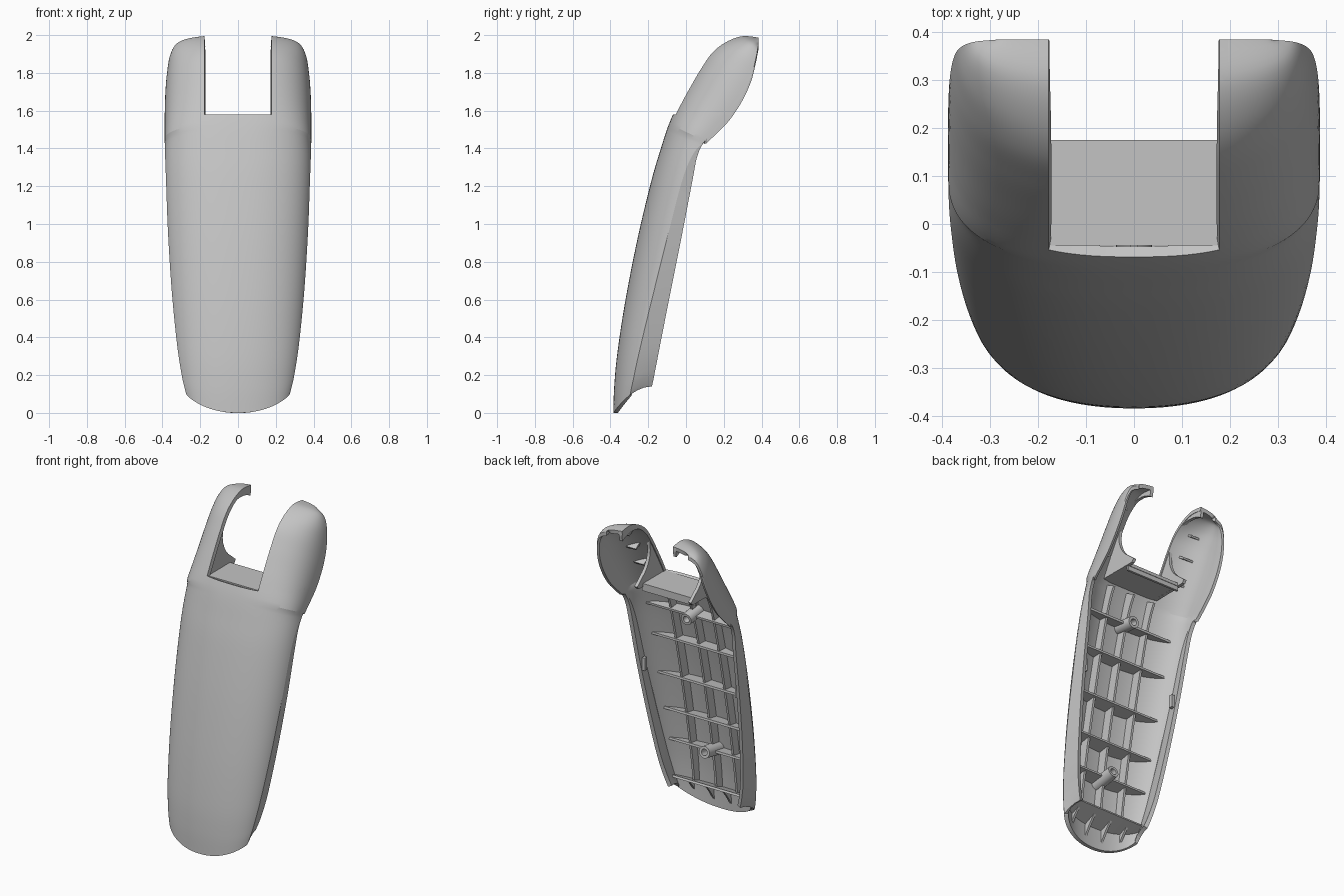
import bpy, bmesh, math
from mathutils import Vector

cube = bpy.data.objects.get("Cube")
if cube:
    bpy.data.objects.remove(cube, do_unlink=True)

grey = bpy.data.materials.new("light_grey_plastic")
grey.use_nodes = True
grey.diffuse_color = (0.55, 0.55, 0.55, 1)
grey.node_tree.nodes["Principled BSDF"].inputs["Base Color"].default_value = (0.55, 0.55, 0.55, 1)

# Stations up the cover: front y, front z, back y, back z, half width, crease fraction
STATIONS = [
    (-.385, 0, -.18, .14, .272, .43), (-.38, .14, -.164, .22, .294, .47),
    (-.363, .32, -.137, .36, .32, .53), (-.32, .6, -.082, .64, .349, .61),
    (-.255, .93, -.02, .95, .37, .68), (-.183, 1.23, .034, 1.23, .381, .75),
    (-.133, 1.4, .06, 1.36, .386, .87), (-.09, 1.53, .1, 1.44, .388, 1),
    (-.04, 1.64, .17, 1.51, .388, 1), (.013, 1.74, .235, 1.58, .388, 1),
    (.065, 1.83, .3, 1.68, .385, 1), (.125, 1.915, .345, 1.78, .377, 1),
    (.2, 1.97, .368, 1.87, .363, 1), (.29, 2, .38, 1.93, .335, 1),
    (.385, 1.992, .385, 1.955, .285, 1)]
TOP = len(STATIONS) - 1
SLOT_X, SLOT_Z = .178, 1.58


def station(u):
    """Catmull-Rom blend of the stations."""
    i = min(int(u), TOP - 1)
    f = u - i
    a, b, c, d = (STATIONS[min(max(i + k, 0), TOP)] for k in (-1, 0, 1, 2))
    vals = [q + f / 2 * (r - p + f * (2 * p - 5 * q + 4 * r - s + f * (3 * (q - r) + s - p)))
            for p, q, r, s in zip(a, b, c, d)]
    vals[5] = min(vals[5], 1)
    return vals


def curve_shape(c):
    """Superellipse power and how far round it the front curve runs."""
    return 2.5 - .6 * (1 - c), 1 - .12 * (1 - c)


def rise(r, n):
    return 1 - max(1 - r ** n, 0) ** (1 / n)


def at(u, x, s):
    """Point at station u, sideways x, fraction s from front to back."""
    fy, fz, by, bz = station(u)[:4]
    bulge = .14 * s * (1 - s) * max(0, 1 - u)
    return Vector((x, fy + (by - fy) * s, fz + (bz - fz) * s + bulge))


def skin_depth(u, x):
    w, c = station(u)[4:]
    n, m = curve_shape(c)
    return c * rise(min(abs(x) / w, 1) * m, n) / rise(m, n)


def skin(u, t):
    """Point on the outer skin, t from -1 to 1 across the section."""
    fy, fz, by, bz, w, c = station(u)
    side, t = math.copysign(1, t), abs(t)
    if t <= .86:
        n, m = curve_shape(c)
        a = t / .86 * math.asin(m ** (n / 2))
        r = math.sin(a) ** (2 / n)
        return at(u, side * w * r / m, c * rise(r, n) / rise(m, n))
    f = (t - .86) / .14
    band = (1 - c) * math.hypot(by - fy, bz - fz)
    return at(u, side * (w - .15 * band * f), c + (1 - c) * f)


def finish(name, bm, thick, offset, angle=30):
    me = bpy.data.meshes.new(name)
    bm.to_mesh(me)
    bm.free()
    me.materials.append(grey)
    ob = bpy.data.objects.new(name, me)
    bpy.context.collection.objects.link(ob)
    bpy.ops.object.select_all(action='DESELECT')
    ob.select_set(True)
    bpy.context.view_layer.objects.active = ob
    if thick:
        mod = ob.modifiers.new("wall", 'SOLIDIFY')
        mod.thickness, mod.offset = thick, offset
        bpy.ops.object.modifier_apply(modifier="wall")
    bpy.ops.object.shade_smooth_by_angle(angle=math.radians(angle))


def grid_mesh(rows):
    bm = bmesh.new()
    vs = [[bm.verts.new(p) for p in row] for row in rows]
    for a, b in zip(vs, vs[1:]):
        for j in range(len(a) - 1):
            bm.faces.new((a[j], a[j + 1], b[j + 1], b[j]))
    return bm


def sheet(name, rows, thick=.014):
    finish(name, grid_mesh(rows), thick, 0)


def block(name, lo, hi):
    bm = bmesh.new()
    bmesh.ops.create_cube(bm, size=1)
    for v in bm.verts:
        v.co = [l if c < 0 else h for c, l, h in zip(v.co, lo, hi)]
    finish(name, bm, 0, 0)


def steps(a, b, n):
    return [a + (b - a) * i / n for i in range(n + 1)]


# Outer shell, with the slot between the two ears cut away
across = steps(-1, -.86, 3)[:-1] + steps(-.86, .86, 60) + steps(.86, 1, 3)[1:]
bm = grid_mesh([[skin(u, t) for t in across] for u in steps(0, TOP, 84)])
for co, no in (((SLOT_X, 0, 0), (1, 0, 0)), ((-SLOT_X, 0, 0), (1, 0, 0)), ((0, 0, SLOT_Z), (0, 0, 1))):
    bmesh.ops.bisect_plane(bm, geom=bm.verts[:] + bm.edges[:] + bm.faces[:],
                           plane_co=co, plane_no=no, dist=1e-5)
gone = [f for f in bm.faces
        if abs(f.calc_center_median().x) < SLOT_X and f.calc_center_median().z > SLOT_Z]
bmesh.ops.delete(bm, geom=gone, context='FACES')
finish("outer_shell", bm, .024, -1, 16)

# Slot floor with a lip under its back edge
block("slot_floor", (-.186, -.045, SLOT_Z - .022), (.186, .175, SLOT_Z - .002))
block("slot_floor_lip", (-.186, .158, SLOT_Z - .05), (.186, .172, SLOT_Z - .01))


# Inner ear walls, stopping at the floor and at a round opening towards the back
def wall_end(u, x):
    for s in steps(skin_depth(u, x), 1, 80):
        p = at(u, x, s)
        if math.hypot(p.y - .28, p.z - 1.77) < .18 or p.z < SLOT_Z - .022:
            return s
    return 1


def rib(name, u, xs, level, thick=.014):
    """Rib across the inside, filling the hollow up to a straight edge."""
    base = [min(skin_depth(u, x) + .04, .94) for x in xs]
    sheet(name, [[at(u, x, s) for x, s in zip(xs, base)],
                 [at(u, x, max(s + .015, level)) for x, s in zip(xs, base)]], thick)


for side, label in ((1, "left"), (-1, "right")):
    x = side * (SLOT_X + .01)
    rows = []
    for u in steps(7.4, TOP, 110):
        s0 = skin_depth(u, x) + .02
        s1 = max(wall_end(u, x), s0 + .01)
        rows.append([at(u, x, s) for s in steps(s0, s1, 4)])
    sheet(label + "_ear_inner_wall", rows, .02)

    # Short stiffening fins inside the ear
    for k, u in enumerate((8.6, 10, 11.3)):
        w = station(u)[4] - .025
        rib(f"{label}_ear_fin_{k + 1}", u, steps(side * (SLOT_X + .06), side * w, 8), .4, .012)

    # Snap clip inside the rim
    c = at(4.0, side * .325, .87)
    block(label + "_rim_clip", c - Vector((.01, .012, .04)), c + Vector((.01, .012, .04)))

# Cross ribs spanning the inside
RIBS = ((.9, .68), (2.3, .48), (3.0, .48), (3.75, .48), (4.6, .48), (5.65, .5))
for k, (u, level) in enumerate(RIBS):
    w = station(u)[4] - .02
    rib(f"cross_rib_{k + 1}", u, steps(-w, w, 40), level)


# Lengthwise ribs and tapering fins at the foot
def long_rib(name, x, u0, u1, level0, level1):
    rows = []
    for f in steps(0, 1, 30):
        u = u0 + (u1 - u0) * f
        s0 = skin_depth(u, x) + .04
        rows.append([at(u, x, s0), at(u, x, max(s0 + .01, level0 + (level1 - level0) * f))])
    sheet(name, rows)


for x, label in ((.15, "left"), (-.15, "right")):
    long_rib(label + "_long_rib", x, .9, 7.2, .42, .44)
long_rib("upper_centre_rib", 0, 4.6, 7.2, .38, .44)
long_rib("lower_centre_rib", 0, .9, 4.6, .38, .38)
for k, x in enumerate((-.18, -.06, .06, .18)):
    long_rib(f"foot_fin_{k + 1}", x, .15, .9, .1, .55)

# Hollow screw bosses
for label, u in (("lower", 2.3), ("upper", 5.65)):
    a, b = at(u, 0, .09), at(u, 0, .74)
    bm = bmesh.new()
    bmesh.ops.create_cone(bm, cap_ends=False, segments=28, radius1=.04, radius2=.036,
                          depth=(b - a).length)
    turn = (b - a).to_track_quat('Z', 'Y')
    for v in bm.verts:
        v.co = turn @ v.co + (a + b) / 2
    finish(label + "_screw_boss", bm, .016, -1)
